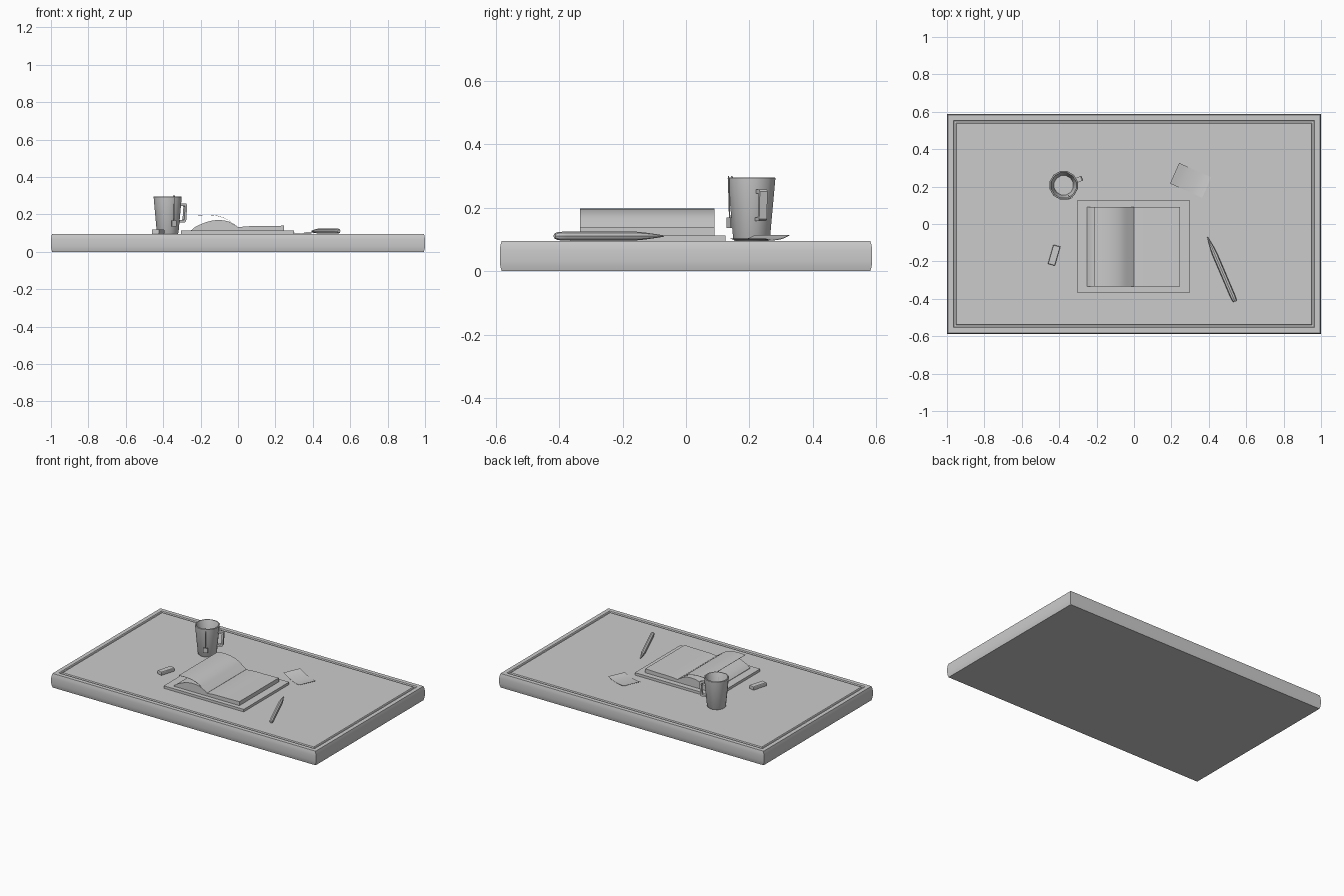
import bpy, bmesh
from math import sin, cos, pi, radians
from mathutils import Matrix, Vector

if "Cube" in bpy.data.objects:
    bpy.data.objects.remove(bpy.data.objects["Cube"])

TOP = 0.096


def make(name, verts, faces, smooth=None, matrix=None):
    me = bpy.data.meshes.new(name)
    me.from_pydata([tuple(v) for v in verts], [], faces)
    if matrix:
        me.transform(matrix)
    bm = bmesh.new()
    bm.from_mesh(me)
    bmesh.ops.recalc_face_normals(bm, faces=bm.faces)
    bm.to_mesh(me)
    bm.free()
    ob = bpy.data.objects.new(name, me)
    bpy.context.collection.objects.link(ob)
    if smooth:
        bpy.ops.object.select_all(action='DESELECT')
        ob.select_set(True)
        bpy.context.view_layer.objects.active = ob
        bpy.ops.object.shade_smooth_by_angle(angle=radians(smooth))
    return ob


def loft(name, rings, smooth=None, matrix=None):
    """Skin equal-sized closed rings and cap both ends."""
    n = len(rings[0])
    verts = [p for r in rings for p in r]
    faces = [(k*n+i, k*n+(i+1) % n, (k+1)*n+(i+1) % n, (k+1)*n+i)
             for k in range(len(rings)-1) for i in range(n)]
    faces += [tuple(range(n))[::-1], tuple(range((len(rings)-1)*n, len(rings)*n))]
    return make(name, verts, faces, smooth, matrix)


def rect(hx, hy, z, cx=0, cy=0):
    return [(cx+a*hx, cy+b*hy, z) for a, b in ((-1, -1), (1, -1), (1, 1), (-1, 1))]


def circle(r, z, n):
    return [(r*cos(2*pi*i/n), r*sin(2*pi*i/n), z) for i in range(n)]


def place(x, y, z, deg=0):
    return Matrix.Translation((x, y, z)) @ Matrix.Rotation(radians(deg), 4, 'Z')


def smooth_line(pts, steps=4):
    """Catmull-Rom through a few points."""
    p = [Vector(q) for q in pts]
    p = [2*p[0]-p[1]] + p + [2*p[-1]-p[-2]]
    out = []
    for i in range(1, len(p)-2):
        for s in range(steps):
            t = s/steps
            a, b, c, d = p[i-1:i+3]
            out.append(0.5*(2*b+(c-a)*t+(2*a-5*b+4*c-d)*t*t+(3*b-a-3*c+d)*t**3))
    return out + [p[-2]]


# desk top with bulged edge and an inset groove
loft("desk_top", [rect(1-i, 0.588-i, z) for i, z in (
    (0.006, 0), (0.002, 0.015), (0, 0.03), (0, 0.066), (0.002, 0.081), (0.006, TOP),
    (0.034, TOP), (0.038, TOP-0.007), (0.047, TOP-0.007), (0.051, TOP))], 25)

# open notebook: cover and right pages
loft("notebook_cover", [rect(0.302, 0.245, z, -0.003, -0.12) for z in (TOP, 0.113)])
Y0, Y1 = -0.335, 0.09


def extrude_y(name, line, smooth=35):
    loft(name, [[(x, y, z) for x, z in line] for y in (Y0, Y1)], smooth)


right = smooth_line([(0, 0.132), (0.06, 0.137), (0.15, 0.138), (0.245, 0.14)], 3)
extrude_y("right_pages", right + [(0.245, 0.113), (0, 0.113)])

# arched left pages
left = smooth_line([(-0.25, 0.116), (-0.22, 0.138), (-0.16, 0.162), (-0.11, 0.17),
                    (-0.06, 0.165), (-0.025, 0.148), (0, 0.132)], 3)
extrude_y("left_pages", left + [(0, 0.113), (-0.25, 0.113)])

# page lifted in mid turn
line = smooth_line([(-0.215, 0.196), (-0.16, 0.198), (-0.11, 0.193), (-0.065, 0.178),
                    (-0.03, 0.155), (0, 0.133)], 3)
extrude_y("turning_page", line + [(x, z-0.0015) for x, z in reversed(line)])

# mug body, hollow
mug = place(-0.376, 0.207, TOP, 15)
loft("mug", [circle(r, z, 12) for r, z in (
    (0.056, 0), (0.06, 0.006), (0.078, 0.198), (0.076, 0.2), (0.07, 0.2),
    (0.068, 0.196), (0.053, 0.014))], 40, mug)

# mug handle: bracket profile with thickness
path = [(0.066, 0.162), (0.101, 0.162), (0.107, 0.155), (0.101, 0.068), (0.094, 0.062),
        (0.058, 0.062)]
inner = [(0.066, 0.15), (0.092, 0.15), (0.095, 0.147), (0.09, 0.078), (0.086, 0.074),
         (0.058, 0.074)]
rings = [[(a[0], -0.013, a[1]), (a[0], 0.013, a[1]), (b[0], 0.013, b[1]), (b[0], -0.013, b[1])]
         for a, b in zip(path, inner)]
loft("mug_handle", rings, None, place(-0.376, 0.207, TOP, 21))

# tea string over the rim, with tag
tea = place(-0.376, 0.207, TOP, -64)
run = [(0.06, 0.12), (0.069, 0.204), (0.081, 0.204), (0.08, 0.17), (0.077, 0.07)]
loft("tea_string", [[(r-d, -0.002, z), (r+d, -0.002, z), (r+d, 0.002, z+e), (r-d, 0.002, z+e)]
                    for (r, z), d, e in zip(run, (0.0015,)*5, (0, 0.001, 0.001, 0, 0))], None, tea)
loft("tea_tag", [rect(0.003, 0.014, z, 0.078) for z in (0.04, 0.073)], None, tea)

# eraser with softened edges
loft("eraser", [rect(0.053-i, 0.0195-i, z) for i, z in (
    (0.002, 0), (0, 0.003), (0, 0.02), (0.002, 0.023))], None, place(-0.427, -0.167, TOP, 74))

# pen lying on its side
d = Vector((0.393-0.54, -0.07+0.415, 0))
L = d.length
pen = Matrix.Translation((0.54, -0.415, 0.111)) @ d.to_track_quat('Z', 'Y').to_matrix().to_4x4()
loft("pen", [circle(r, z*L, 8) for r, z in (
    (0.008, 0), (0.013, 0.03), (0.014, 0.1), (0.014, 0.74), (0.011, 0.83),
    (0.005, 0.95), (0.002, 1))], 35, pen)

# curled loose note
prof = smooth_line([(-0.094, 0.018), (-0.05, 0.009), (0, 0.004), (0.05, 0.003), (0.094, 0.008)], 3)
prof += [(x, z-0.0015) for x, z in reversed(prof)]
loft("loose_note", [[(x, y, z) for x, z in prof] for y in (-0.06, 0.06)], 35,
     place(0.303, 0.233, TOP, -24))
